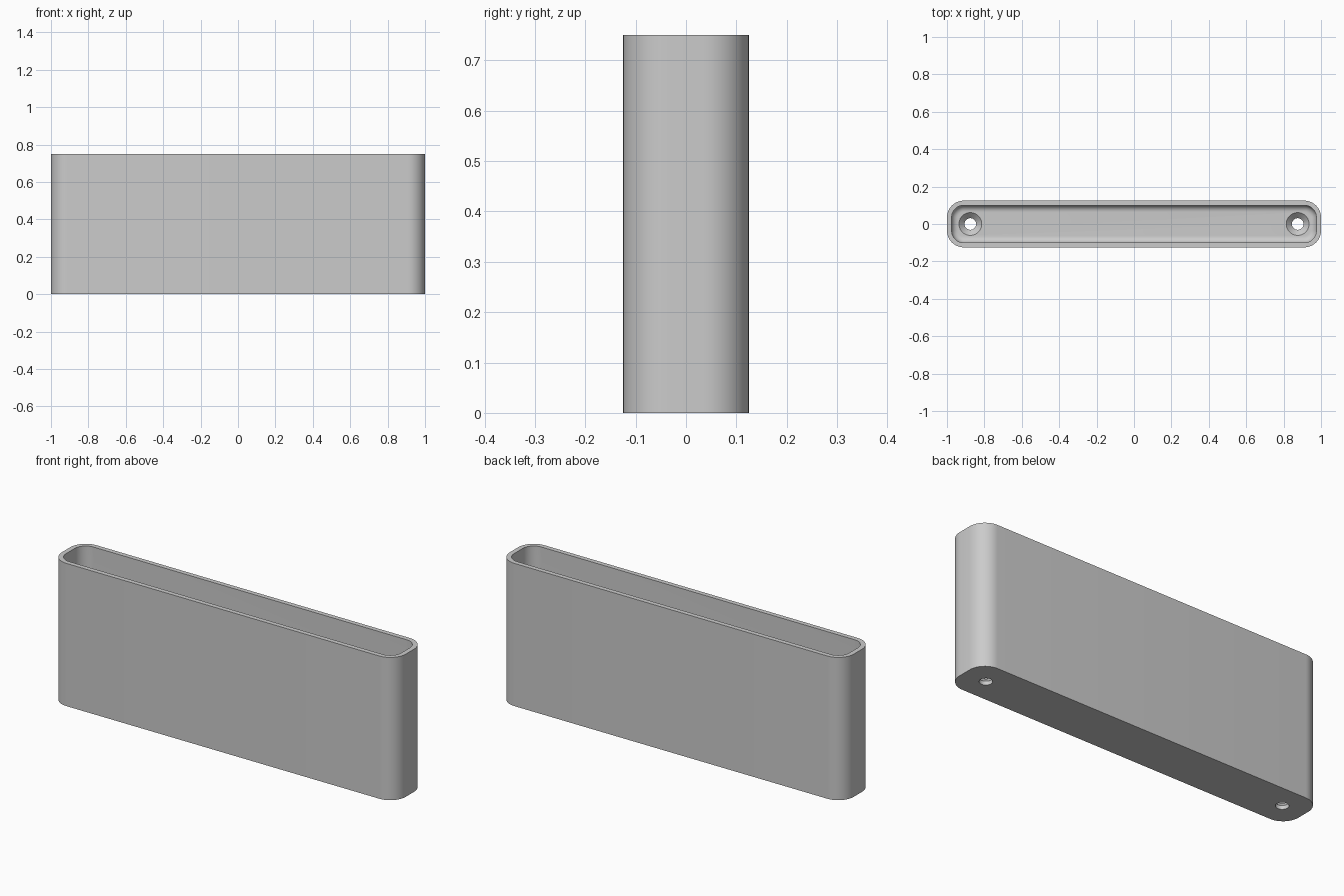
import bpy, bmesh, math

if "Cube" in bpy.data.objects:
    bpy.data.objects.remove(bpy.data.objects["Cube"])

HALF_X, HALF_Y, HEIGHT = 1.0, 0.125, 0.75
RADIUS, WALL, FLOOR, FILLET = 0.09, 0.025, 0.05, 0.035
HOLE_X, HOLE_R, SINK_R, SINK_DEPTH = 0.875, 0.031, 0.061, 0.03

grey = bpy.data.materials.new("plain grey")
grey.use_nodes = True
colour = (0.6, 0.6, 0.6, 1)
grey.diffuse_color = colour
grey.node_tree.nodes["Principled BSDF"].inputs["Base Color"].default_value = colour


def finish(bm, name):
    bmesh.ops.recalc_face_normals(bm, faces=bm.faces)
    mesh = bpy.data.meshes.new(name)
    bm.to_mesh(mesh)
    bm.free()
    mesh.materials.append(grey)
    obj = bpy.data.objects.new(name, mesh)
    bpy.context.collection.objects.link(obj)
    return obj


def rounded_ring(bm, inset, z, steps=12):
    """Rounded rectangle, inset from the outer wall."""
    r = max(RADIUS - inset, 0.005)
    cx, cy = HALF_X - inset - r, HALF_Y - inset - r
    ring = []
    for quarter, (sx, sy) in enumerate([(1, 1), (-1, 1), (-1, -1), (1, -1)]):
        for i in range(steps + 1):
            a = (quarter + i / steps) * math.pi / 2
            ring.append(bm.verts.new((sx * cx + r * math.cos(a), sy * cy + r * math.sin(a), z)))
    return ring


def circle_ring(bm, x, r, z, sides=40):
    turn = 2 * math.pi / sides
    return [bm.verts.new((x + r * math.cos(i * turn), r * math.sin(i * turn), z)) for i in range(sides)]


def loft(bm, rings):
    """Skin consecutive rings and cap both ends."""
    for a, b in zip(rings, rings[1:]):
        for i in range(len(a)):
            j = (i + 1) % len(a)
            bm.faces.new((a[i], a[j], b[j], b[i]))
    bm.faces.new(rings[0])
    bm.faces.new(rings[-1])


# Open box: outer wall, rim, inner wall and filleted floor
profile = [(0, 0), (0, HEIGHT), (WALL, HEIGHT)]
for k in range(9):
    a = k / 8 * math.pi / 2
    profile.append((WALL + FILLET * (1 - math.cos(a)), FLOOR + FILLET * (1 - math.sin(a))))
bm = bmesh.new()
loft(bm, [rounded_ring(bm, inset, z) for inset, z in profile])
box = finish(bm, "open_box")

# Countersunk screw holes in the floor
bm = bmesh.new()
for x in (-HOLE_X, HOLE_X):
    sections = [(HOLE_R, -0.05), (HOLE_R, FLOOR - SINK_DEPTH), (SINK_R, FLOOR), (SINK_R, FLOOR + 0.02)]
    loft(bm, [circle_ring(bm, x, r, z) for r, z in sections])
cutter = finish(bm, "screw_hole_cutter")
cutter.hide_render = True
cutter.hide_set(True)

cut = box.modifiers.new("screw_holes", "BOOLEAN")
cut.operation = "DIFFERENCE"
cut.solver = "EXACT"
cut.object = cutter

# Apply the cut, drop the cutter and smooth the rounded surfaces
bpy.ops.object.select_all(action="DESELECT")
box.select_set(True)
bpy.context.view_layer.objects.active = box
bpy.ops.object.modifier_apply(modifier=cut.name)
bpy.data.objects.remove(cutter)
bpy.ops.object.shade_smooth_by_angle(angle=math.radians(30))
